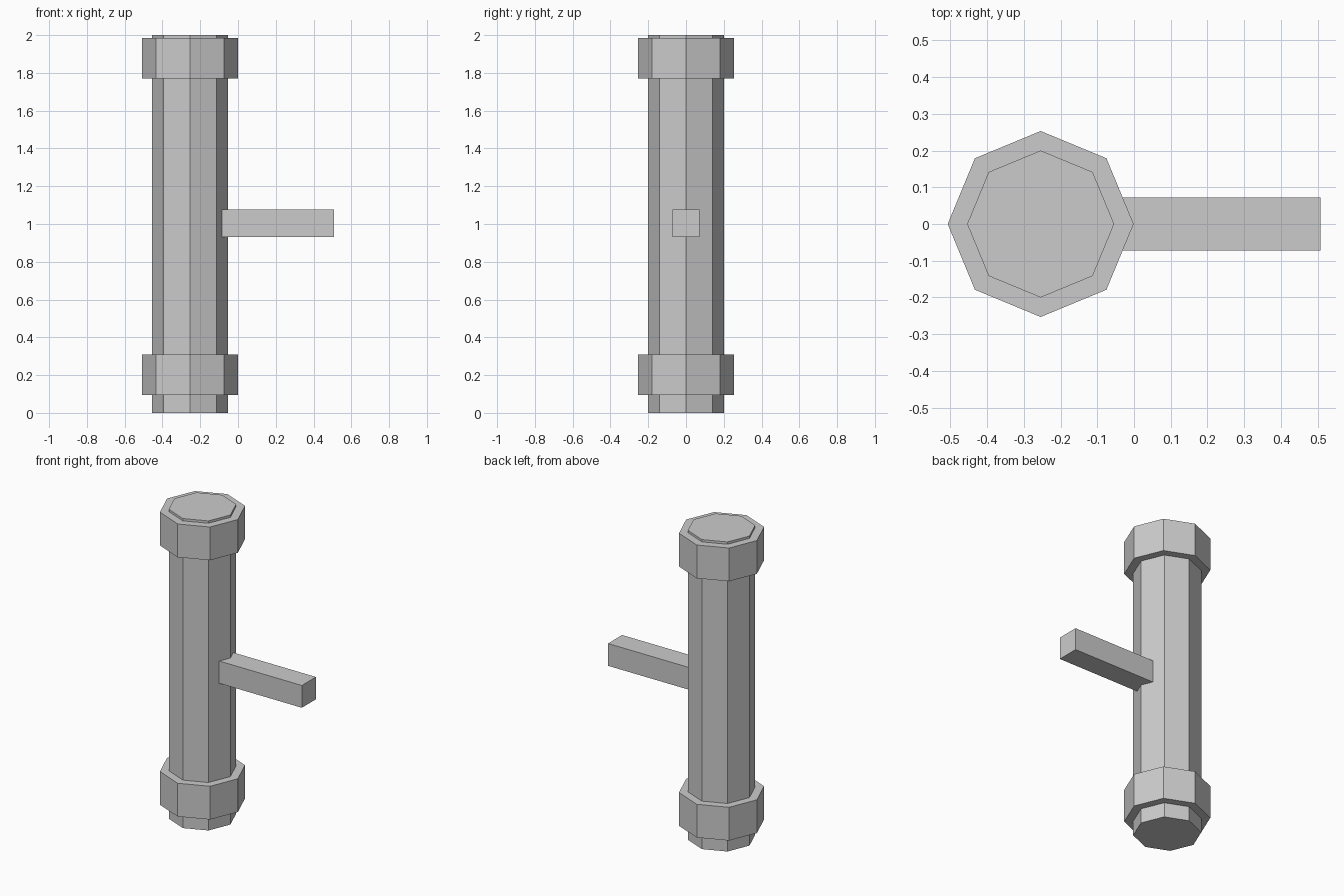
import bpy

if "Cube" in bpy.data.objects:
    bpy.data.objects.remove(bpy.data.objects["Cube"])

POST_X = -0.254


def octagon(name, radius, z0, z1):
    bpy.ops.mesh.primitive_cylinder_add(
        vertices=8, radius=radius, depth=z1 - z0,
        location=(POST_X, 0, (z0 + z1) / 2))
    bpy.context.object.name = name


def box(name, low, high):
    bpy.ops.mesh.primitive_cube_add(
        size=1, location=[(a + b) / 2 for a, b in zip(low, high)])
    ob = bpy.context.object
    ob.name = name
    ob.scale = [b - a for a, b in zip(low, high)]
    bpy.ops.object.transform_apply(location=False, rotation=False, scale=True)


# Eight-sided upright post
octagon("post", 0.2, 0.0, 2.0)

# Wider collars near both ends
for name, z0 in (("lower_collar", 0.095), ("upper_collar", 1.77)):
    octagon(name, 0.253, z0, z0 + 0.215)

# Square side arm, its inner end buried in the post
box("side_arm", (-0.15, -0.072, 0.932), (0.507, 0.072, 1.076))
